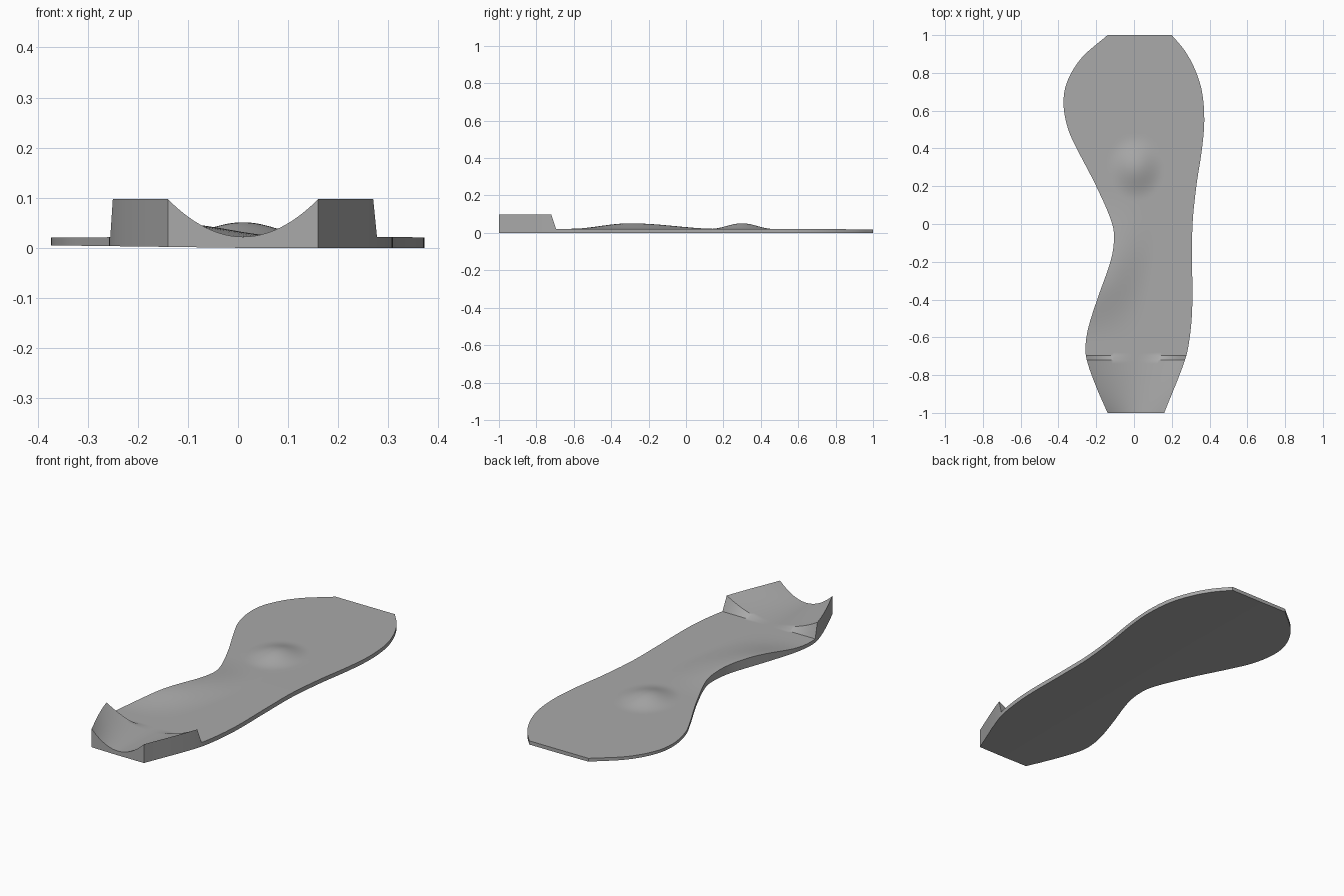
import bpy, bmesh, math

cube = bpy.data.objects.get("Cube")
if cube:
    bpy.data.objects.remove(cube, do_unlink=True)

# Outline of each long edge as (y, x) points
INNER = [(-1, -.14), (-.85, -.205), (-.72, -.25), (-.65, -.257), (-.55, -.242), (-.4, -.195),
         (-.2, -.125), (-.1, -.107), (0, -.115), (.2, -.2), (.4, -.303), (.5, -.348),
         (.63, -.373), (.75, -.355), (.88, -.277), (1, -.14)]
OUTER = [(-1, .16), (-.72, .27), (-.6, .295), (-.45, .308), (-.2, .308), (0, .31), (.2, .33),
         (.4, .36), (.55, .372), (.7, .36), (.82, .322), (.92, .267), (1, .2)]
THICK = .022


def edge_at(pts, y):
    """Smooth curve through the outline points."""
    def slope(k):
        a, b = pts[max(k - 1, 0)], pts[min(k + 1, len(pts) - 1)]
        return (b[1] - a[1]) / (b[0] - a[0])
    i = max(k for k in range(len(pts) - 1) if pts[k][0] <= y or k == 0)
    (y0, x0), (y1, x1) = pts[i], pts[i + 1]
    h, t = y1 - y0, (y - y0) / (y1 - y0)
    return ((1 + 2 * t) * (1 - t) ** 2 * x0 + t * (1 - t) ** 2 * h * slope(i)
            + t * t * (3 - 2 * t) * x1 + t * t * (t - 1) * h * slope(i + 1))


def bump(d):
    return math.cos(min(abs(d), 1) * math.pi / 2) ** 2


def top_height(x, y, u):
    # Heel cup, ending in a short ramp
    cup = .075 * u * u * max(0, min(1, (-.695 - y) / .025))
    # Raised arch along the inner edge
    arch = .029 * bump((y + .3) / (.32 if y < -.3 else .48)) * bump((u + 1) / 1.05)
    # Pad behind the ball of the foot
    pad = .03 * bump(math.hypot((x - .01) / .15, (y - .3) / .17))
    return THICK - .003 * max(0, min(1, y)) + cup + arch + pad


# Stations along the length, with the ramp's two edges included
ys = sorted({round(-1 + i * .02, 3) for i in range(101)} - {-.7} | {-.72, -.695})
COLS = 40
bm = bmesh.new()
top, bottom = [], []
for y in ys:
    a, b = edge_at(INNER, y), edge_at(OUTER, y)
    us = [-1 + 2 * j / COLS for j in range(COLS + 1)]
    xs = [(a + b) / 2 + u * (b - a) / 2 for u in us]
    top.append([bm.verts.new((x, y, top_height(x, y, u))) for x, u in zip(xs, us)])
    bottom.append([bm.verts.new((x, y, max(0, -x) * .013)) for x in xs])

# Upper and lower surfaces
for i in range(len(ys) - 1):
    for j in range(COLS):
        for g in (top, bottom):
            bm.faces.new((g[i][j], g[i][j + 1], g[i + 1][j + 1], g[i + 1][j]))
# Side walls and end walls
for i in range(len(ys) - 1):
    for j in (0, -1):
        bm.faces.new((top[i][j], top[i + 1][j], bottom[i + 1][j], bottom[i][j]))
for i in (0, -1):
    for j in range(COLS):
        bm.faces.new((top[i][j], top[i][j + 1], bottom[i][j + 1], bottom[i][j]))
bmesh.ops.recalc_face_normals(bm, faces=bm.faces)

mesh = bpy.data.meshes.new("insole")
bm.to_mesh(mesh)
bm.free()
insole = bpy.data.objects.new("insole", mesh)
bpy.context.collection.objects.link(insole)

mat = bpy.data.materials.new("grey foam")
mat.use_nodes = True
colour = (.4, .4, .4, 1)
mat.diffuse_color = colour
mat.node_tree.nodes["Principled BSDF"].inputs["Base Color"].default_value = colour
mesh.materials.append(mat)

bpy.context.view_layer.objects.active = insole
insole.select_set(True)
bpy.ops.object.shade_smooth_by_angle(angle=math.radians(30))
